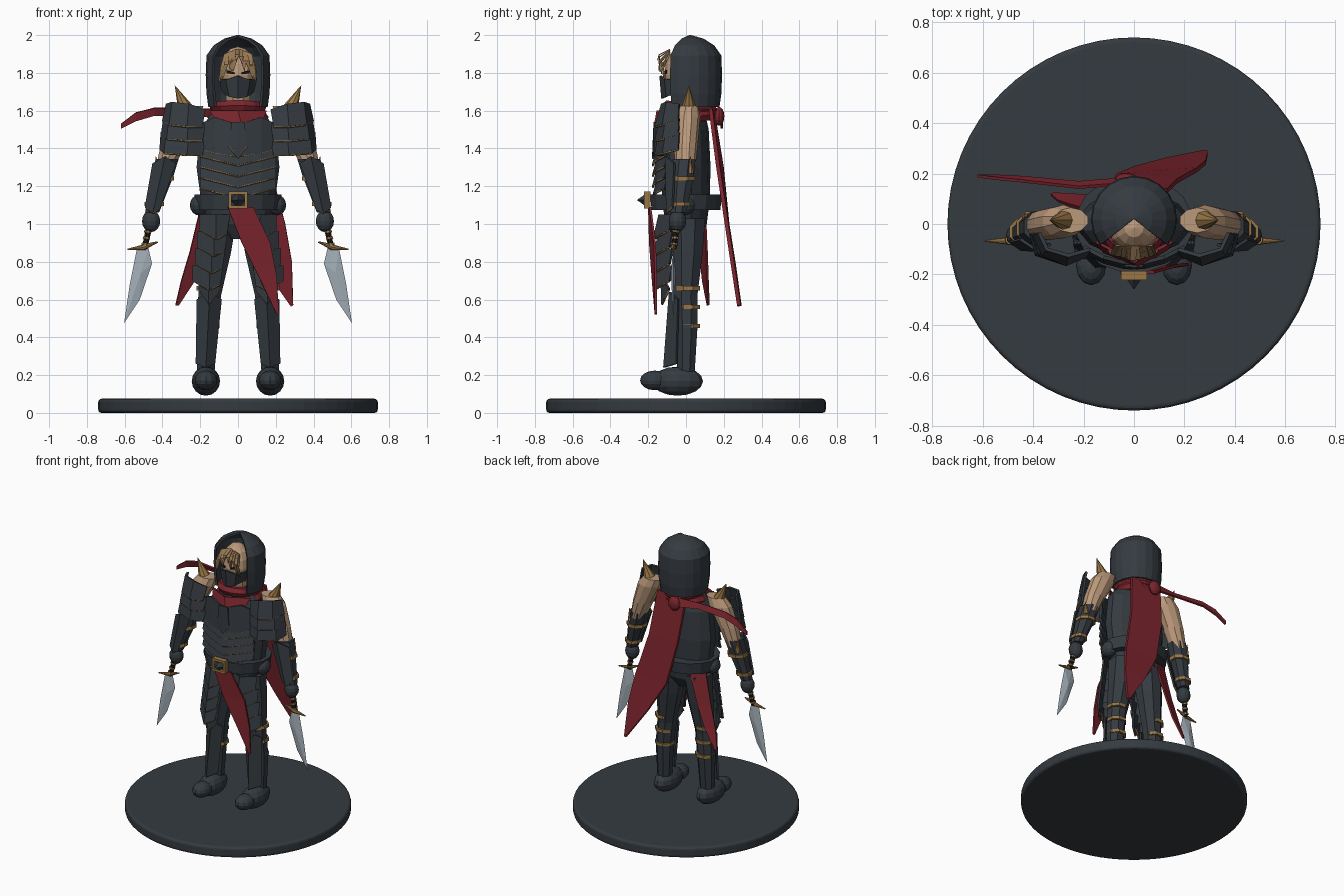
import bpy, bmesh, math, random
from mathutils import Vector

cube = bpy.data.objects.get("Cube")
if cube:
    bpy.data.objects.remove(cube, do_unlink=True)
random.seed(4)


def material(name, *rgb):
    m = bpy.data.materials.new(name)
    m.use_nodes = True
    m.diffuse_color = (*rgb, 1)
    m.node_tree.nodes["Principled BSDF"].inputs["Base Color"].default_value = (*rgb, 1)
    return m


charcoal = material("charcoal", .035, .043, .052)
red = material("crimson cloth", .2, .018, .026)
skin = material("skin", .5, .32, .2)
gold = material("antique gold", .31, .18, .06)
steel = material("steel", .36, .42, .47)
hair = material("sandy hair", .3, .18, .085)
black = material("black", .008, .009, .011)


def add_mesh(name, verts, faces, mat, thick=0):
    bm = bmesh.new()
    points = [bm.verts.new(v) for v in verts]
    for f in faces:
        bm.faces.new([points[i] for i in f])
    bmesh.ops.recalc_face_normals(bm, faces=bm.faces)
    mesh = bpy.data.meshes.new(name)
    bm.to_mesh(mesh)
    bm.free()
    mesh.materials.append(mat)
    ob = bpy.data.objects.new(name, mesh)
    bpy.context.collection.objects.link(ob)
    if thick:
        mod = ob.modifiers.new("thickness", "SOLIDIFY")
        mod.thickness, mod.offset = thick, 0
    return ob


def tube(name, rings, mat, sides=8):
    """Stack of horizontal oval rings: (x, y, z, radius_x, radius_y)."""
    verts, faces = [], []
    for x, y, z, rx, ry in rings:
        for k in range(sides):
            a = math.tau * (k + .5) / sides
            verts.append((x + rx * math.cos(a), y + ry * math.sin(a), z))
    for r in range(len(rings) - 1):
        for k in range(sides):
            n = (k + 1) % sides
            faces.append((r * sides + k, r * sides + n, (r + 1) * sides + n, (r + 1) * sides + k))
    faces += [range(sides), range(len(verts) - sides, len(verts))]
    return add_mesh(name, verts, faces, mat)


def sheet(name, upper, lower, mat, thick=.012, trim=False):
    """Thin skin between two polylines, with an optional gold edge."""
    n = len(upper)
    faces = [(i, i + 1, n + i + 1, n + i) for i in range(n - 1)]
    add_mesh(name, upper + lower, faces, mat, thick)
    if trim:
        curve = bpy.data.curves.new(name + "_trim", "CURVE")
        curve.dimensions = "3D"
        curve.bevel_depth, curve.bevel_resolution = .006, 0
        line = curve.splines.new("POLY")
        line.points.add(n - 1)
        for p, co in zip(line.points, lower):
            p.co = (*co, 1)
        curve.materials.append(gold)
        bpy.context.collection.objects.link(bpy.data.objects.new(name + "_trim", curve))


def finish(name, mat):
    ob = bpy.context.object
    ob.name = name
    ob.data.materials.append(mat)
    return ob


def ellipsoid(name, loc, size, mat):
    bpy.ops.mesh.primitive_uv_sphere_add(segments=12, ring_count=8, location=loc)
    ob = finish(name, mat)
    ob.scale = size
    return ob


def spike(name, base, tip, radius, mat, end=0, sides=8):
    base, tip = Vector(base), Vector(tip)
    way = tip - base
    bpy.ops.mesh.primitive_cone_add(vertices=sides, radius1=radius, radius2=end, depth=way.length,
                                    location=(base + tip) / 2, rotation=way.to_track_quat("Z", "Y").to_euler())
    return finish(name, mat)


def ring(name, z, rx, ry, mat, tilt=0, y=.02):
    bpy.ops.mesh.primitive_torus_add(major_segments=14, minor_segments=6, major_radius=1, minor_radius=.3,
                                     location=(0, y, z), rotation=(tilt, 0, 0))
    finish(name, mat).scale = (rx, ry, .11)


# Round stand
bpy.ops.mesh.primitive_cylinder_add(vertices=64, radius=.74, depth=.075, location=(0, 0, .0375))
stand = finish("stand", charcoal)
edge = stand.modifiers.new("rounded_rim", "BEVEL")
edge.width, edge.segments = .018, 3

# Body and belt
tube("torso", [(0, 0, .92, .05, .06), (0, 0, 1, .16, .11), (0, 0, 1.12, .2, .125), (0, 0, 1.3, .225, .13),
               (0, 0, 1.5, .205, .12), (0, 0, 1.59, .14, .1), (0, 0, 1.64, .07, .07)], charcoal, 14)
tube("belt", [(0, 0, 1.075, .225, .185), (0, 0, 1.155, .235, .195)], charcoal, 16)
tube("neck", [(0, 0, 1.58, .07, .07), (0, -.02, 1.7, .07, .07)], skin)
for x, z, w, h in ((0, 1.09, .05, .008), (0, 1.165, .05, .008), (-.043, 1.127, .008, .045), (.043, 1.127, .008, .045)):
    bpy.ops.mesh.primitive_cube_add(size=2, location=(x, -.205, z))
    finish("buckle_bar", gold).scale = (w, .018, h)
spike("buckle_stud", (0, -.2, 1.127), (0, -.26, 1.127), .042, charcoal, sides=4)


def front(x, z, lift=0):
    return (x, -.155 + 1.6 * x * x - lift, z)


# Breastplate and overlapping belly bands
chest = (-.2, -.12, -.04, 0, .04, .12, .2)
collar = (1.53, 1.565, 1.54, 1.5, 1.54, 1.565, 1.53)
sheet("breastplate", [front(x, z) for x, z in zip(chest, collar)],
      [front(x, 1.39 - .03 * math.cos(x * 9), .012) for x in chest], charcoal, .015, True)
sheet("breast_crest", [front(x, 1.54, .012) for x in (-.035, 0, .035)],
      [front(-.045, 1.41, .016), front(0, 1.35, .02), front(.045, 1.41, .016)], charcoal, .01, True)
for i in range(4):
    z = 1.385 - i * .057
    sheet("belly_band", [front(x, z + abs(x) * .2) for x in chest],
          [front(x, z - .075 + abs(x) * .25, .02) for x in chest], charcoal, .012, True)

# Head, mask and fringe
ellipsoid("head", (0, -.015, 1.79), (.1, .1, .15), skin)
sheet("mask", [(-.095, -.03, 1.77), (-.06, -.11, 1.765), (0, -.135, 1.785), (.06, -.11, 1.765), (.095, -.03, 1.77)],
      [(-.08, -.03, 1.7), (-.045, -.1, 1.675), (0, -.125, 1.665), (.045, -.1, 1.675), (.08, -.03, 1.7)], charcoal)
for s in (-1, 1):
    sheet("eye", [(s * .02, -.121, 1.802), (s * .06, -.103, 1.814)],
          [(s * .022, -.121, 1.793), (s * .058, -.103, 1.797)], black, .008)
for i in range(15):
    x = (i - 7) * .011
    tip = Vector((x * 1.25 + random.uniform(-.015, .015), -.15 + abs(x) * .6,
                  1.85 - abs(x) * 1.1 + random.uniform(-.03, .02)))
    root = Vector((x * .8, -.085, 1.925 - abs(x) * .3))
    side, mid = Vector((.012, 0, 0)), root.lerp(tip, .5) + Vector((0, -.025, 0))
    sheet("hair_lock", [root - side, mid - side, tip - side * .1], [root + side, mid + side, tip + side * .1], hair, .006)

# Open hood, turned around a vertical axis with a gap at the face
profile = ((1.62, .15), (1.69, .16), (1.79, .164), (1.89, .16), (1.94, .125), (1.975, .07))
steps, gap = 14, math.radians(52)
verts = [(r * math.sin(a), .02 - r * math.cos(a), z) for z, r in profile
         for a in (gap + (math.tau - 2 * gap) * k / steps for k in range(steps + 1))]
w = steps + 1
faces = [(r * w + k, r * w + k + 1, (r + 1) * w + k + 1, (r + 1) * w + k)
         for r in range(len(profile) - 1) for k in range(steps)]
last = len(verts) - w
faces += [(last + k, last + k + 1, len(verts)) for k in range(steps)]
add_mesh("hood", verts + [(0, .02, 1.995)], faces, charcoal, .014)

# Scarf, cape and trailing cloth
ring("scarf_lower", 1.565, .125, .11, red, .12)
ring("scarf_upper", 1.615, .115, .115, red, -.08)
sheet("scarf_drape", [(-.15, -.07, 1.6), (0, -.15, 1.6), (.15, -.07, 1.6)],
      [(-.12, -.11, 1.555), (.02, -.165, 1.515), (.13, -.1, 1.55)], red)
ellipsoid("scarf_knot", (-.03, .175, 1.57), (.045, .028, .05), red)
sheet("cape", [(-.1, .14, 1.61), (-.07, .19, 1.3), (0, .22, 1), (.13, .255, .78), (.28, .285, .565)],
      [(.13, .13, 1.61), (.17, .17, 1.3), (.25, .215, 1), (.285, .245, .8), (.292, .28, .57)], red, .02)
sheet("scarf_tail", [(-.03, .16, 1.61), (-.22, .145, 1.61), (-.44, .17, 1.615), (-.54, .18, 1.59), (-.62, .19, 1.53)],
      [(-.03, .18, 1.55), (-.22, .165, 1.575), (-.44, .185, 1.575), (-.54, .19, 1.545), (-.62, .19, 1.505)], red)
sheet("front_cloth", [(-.055, -.195, 1.09), (.02, -.19, .9), (.12, -.175, .7), (.205, -.16, .52)],
      [(.08, -.19, 1.09), (.17, -.165, .9), (.205, -.16, .72), (.215, -.16, .53)], red)
sheet("hip_cloth", [(-.2, .06, 1.08), (-.255, .075, .85), (-.3, .09, .7), (-.33, .115, .57)],
      [(-.1, .1, 1.06), (-.17, .11, .85), (-.23, .115, .7), (-.315, .12, .57)], red)

for s in (-1, 1):
    # Legs, shoes and straps
    tube("leg", [(s * .1, .01, 1.03, .1, .1), (s * .12, .01, .85, .09, .085), (s * .15, 0, .62, .065, .065),
                 (s * .165, .005, .45, .062, .06), (s * .17, 0, .22, .05, .05)], charcoal)
    ellipsoid("shoe", (s * .17, -.045, .168), (.075, .135, .077), charcoal)
    ellipsoid("shoe_toe", (s * .17, -.165, .172), (.06, .078, .052), charcoal)
    for z in (.46, .56, .66):
        tube("leg_strap", [(s * .16, .012, z - .011, .066, .066), (s * .16, .012, z + .011, .066, .066)], gold)
    sheet("shin_guard", [(s * .09, -.045, .6), (s * .15, -.085, .64), (s * .215, -.04, .6)],
          [(s * .125, -.05, .26), (s * .17, -.115, .24), (s * .22, -.05, .26)], charcoal)
    ellipsoid("belt_pouch", (s * .205, -.01, 1.1), (.05, .06, .055), charcoal)

    # Layered thigh armour with a pointed knee plate
    for i in range(4):
        z, x = 1.05 - i * .09, .115 + i * .012
        sheet("thigh_plate", [(s * (x - .07), -.105, z), (s * x, -.14, z), (s * (x + .085), -.07, z)],
              [(s * (x - .055), -.125, z - .1), (s * x, -.17, z - .13), (s * (x + .085), -.085, z - .08)],
              charcoal, .012, True)
    sheet("knee_plate", [(s * .09, -.1, .66), (s * .155, -.13, .73), (s * .21, -.09, .66)],
          [(s * .1, -.1, .65), (s * .155, -.125, .575), (s * .2, -.09, .65)], charcoal, .012, True)

    # Arms and hands
    tube("upper_arm", [(s * .25, .015, 1.625, .07, .05), (s * .28, .01, 1.57, .085, .066),
                       (s * .34, 0, 1.43, .07, .064), (s * .385, -.005, 1.3, .052, .055)], skin, 10)
    tube("forearm", [(s * .375, -.01, 1.345, .066, .066), (s * .4, -.02, 1.25, .062, .065),
                     (s * .455, -.04, 1.06, .04, .045)], charcoal)
    for x, y, z, r in ((.402, -.015, 1.24, .069), (.443, -.03, 1.105, .055)):
        tube("forearm_strap", [(s * x, y, z - .011, r, r), (s * x, y, z + .011, r, r)], gold)
    sheet("forearm_guard", [(s * .33, -.08, 1.32), (s * .385, -.105, 1.36), (s * .45, -.06, 1.32)],
          [(s * .415, -.085, 1.08), (s * .45, -.1, 1.06), (s * .49, -.07, 1.09)], charcoal, .012, True)
    spike("elbow_spike", (s * .425, .02, 1.27), (s * .435, .025, 1.36), .022, gold)
    ellipsoid("hand", (s * .46, -.045, 1.015), (.048, .046, .058), charcoal)

    # Shoulder plates and spike
    for i in range(3):
        z, o = 1.635 - i * .075, i * .014
        sheet("shoulder_plate", [(s * .175, -.1, z - .03), (s * .26, -.125 - o / 2, z), (s * (.345 + o), -.1, z + .01),
                                 (s * (.375 + o), -.035, z)],
              [(s * .19, -.125, z - .12), (s * .27, -.16, z - .12), (s * (.36 + o), -.12, z - .11),
               (s * (.395 + o / 2), -.04, z - .09)], charcoal, .015, True)
    spike("shoulder_spike", (s * .28, .015, 1.615), (s * .335, .015, 1.735), .04, gold)

    # Curved dagger
    spike("dagger_grip", (s * .47, -.05, .985), (s * .495, -.065, .87), .017, black, .015)
    for t in (.2, .5, .8):
        spike("grip_wrap", (s * (.472 + t * .024), -.05 - t * .015, .985 - t * .11),
              (s * (.474 + t * .024), -.051 - t * .015, .975 - t * .11), .02, gold, .02)
    spike("guard_inner", (s * .5, -.067, .878), (s * .425, -.067, .905), .016, gold, .004)
    spike("guard_outer", (s * .49, -.067, .878), (s * .585, -.067, .865), .016, gold, .004)
    rim = [(.475, .875), (.455, .79), (.52, .6), (.603, .476), (.573, .68), (.535, .87)]
    verts = [(s * x, -.067, z) for x, z in rim] + [(s * .515, y, .74) for y in (-.08, -.054)]
    add_mesh("dagger_blade", verts, [(k, (k + 1) % 6, c) for c in (6, 7) for k in range(6)], steel)
